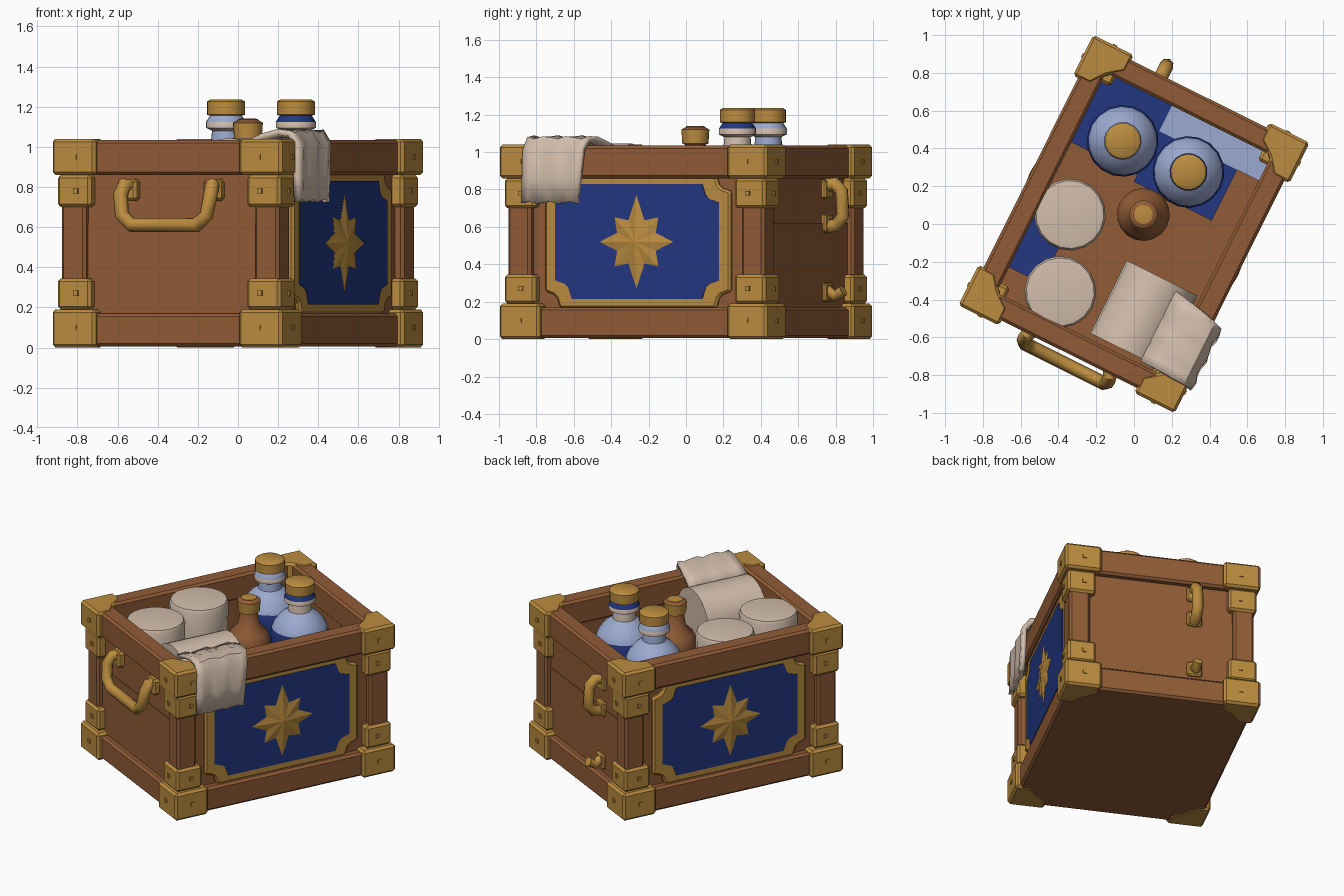
import bpy, bmesh
from math import sin, cos, pi, radians
from mathutils import Matrix

cube = bpy.data.objects.get("Cube")
if cube:
    bpy.data.objects.remove(cube, do_unlink=True)

TURN = Matrix.Rotation(radians(-26.5), 4, 'Z')  # the whole crate stands turned


def material(name, r, g, b):
    m = bpy.data.materials.new(name)
    m.use_nodes = True
    m.diffuse_color = (r, g, b, 1)
    m.node_tree.nodes["Principled BSDF"].inputs["Base Color"].default_value = (r, g, b, 1)
    return m


WOOD = material("brown wood", .285, .108, .038)
GOLD = material("gold metal", .5, .265, .05)
BLUE = material("deep blue", .016, .038, .22)
TAN = material("tan cloth", .64, .51, .41)
PALE = material("pale blue", .33, .4, .63)


def finish(name, bm, mats, bevel=0, smooth=False):
    bmesh.ops.recalc_face_normals(bm, faces=bm.faces)
    me = bpy.data.meshes.new(name)
    bm.to_mesh(me)
    bm.free()
    ob = bpy.data.objects.new(name, me)
    bpy.context.collection.objects.link(ob)
    for m in mats:
        me.materials.append(m)
    ob.matrix_world = TURN
    if bevel:
        mod = ob.modifiers.new("bevel", 'BEVEL')
        mod.width, mod.segments = bevel, 1
    if smooth:
        bpy.context.view_layer.objects.active = ob
        bpy.ops.object.select_all(action='DESELECT')
        ob.select_set(True)
        bpy.ops.object.shade_smooth_by_angle(angle=radians(40))
    return ob


def prism(name, pts, depth, mat, bevel=0, smooth=False):
    """Extrude a closed outline of 3D points along the depth vector."""
    bm = bmesh.new()
    f = bm.faces.new([bm.verts.new(p) for p in pts])
    new = bmesh.ops.extrude_face_region(bm, geom=[f], use_keep_orig=True)["geom"]
    bmesh.ops.translate(bm, vec=depth, verts=[v for v in new if isinstance(v, bmesh.types.BMVert)])
    return finish(name, bm, [mat], bevel, smooth)


def box(name, x0, x1, y0, y1, z0, z1, mat, bevel=0):
    return prism(name, [(x0, y0, z0), (x1, y0, z0), (x1, y1, z0), (x0, y1, z0)],
                 (0, 0, z1 - z0), mat, bevel)


def lathe(name, x, y, profile, mats, slots, sides=18):
    """Spin (radius, height) points; slots gives the material of each band."""
    bm = bmesh.new()
    rings = [[bm.verts.new((x + r * cos(2 * pi * i / sides), y + r * sin(2 * pi * i / sides), z))
              for i in range(sides)] for r, z in profile]
    for a, b, slot in zip(rings, rings[1:], slots):
        for i in range(sides):
            j = (i + 1) % sides
            bm.faces.new((a[i], a[j], b[j], b[i])).material_index = slot
    bm.faces.new(rings[0]).material_index = slots[0]
    bm.faces.new(rings[-1]).material_index = slots[-1]
    return finish(name, bm, mats, smooth=True)


def tube(name, pts, radius, mat):
    cu = bpy.data.curves.new(name, 'CURVE')
    cu.dimensions, cu.bevel_depth, cu.bevel_resolution = '3D', radius, 2
    cu.use_fill_caps = True
    sp = cu.splines.new('POLY')
    sp.points.add(len(pts) - 1)
    for p, co in zip(sp.points, pts):
        p.co = (*co, 1)
    cu.materials.append(mat)
    ob = bpy.data.objects.new(name, cu)
    bpy.context.collection.objects.link(ob)
    ob.matrix_world = TURN
    bpy.context.view_layer.objects.active = ob
    bpy.ops.object.select_all(action='DESELECT')
    ob.select_set(True)
    bpy.ops.object.convert(target='MESH')
    bpy.ops.object.shade_smooth_by_angle(angle=radians(50))


# Crate shell: floor, walls, top rim and bottom beams
FLOOR = .62
box("crate_base", -.56, .56, -.73, .73, .005, FLOOR, WOOD)
for s, side in ((-1, "right"), (1, "left")):
    box("wall_" + side, *sorted((s * .5, s * .56)), -.72, .72, .1, 1, WOOD)
    box("rim_" + side, *sorted((s * .49, s * .61)), -.77, .77, .86, 1.035, WOOD, .015)
    box("beam_" + side, *sorted((s * .45, s * .61)), -.77, .77, .005, .17, WOOD, .015)
for s, side in ((-1, "front"), (1, "back")):
    box("wall_" + side, -.55, .55, *sorted((s * .66, s * .725)), .1, 1, WOOD)
    box("rim_" + side, -.6, .6, *sorted((s * .65, s * .77)), .86, 1.035, WOOD, .015)
    box("beam_" + side, -.6, .6, *sorted((s * .6, s * .77)), .005, .17, WOOD, .015)

# Corner posts with large and small metal brackets and studs
HX, HY = .64, .8
OUTLINE = [(0, 0), (.24, 0), (.24, .1), (.16, .16), (.1, .24), (0, .24)]
for sx in (-1, 1):
    for sy in (-1, 1):
        tag = ("front_" if sy < 0 else "back_") + ("left" if sx > 0 else "right")

        def corner(w, inset, z0, z1, name, mat):
            box(name + tag, *sorted((sx * (HX - inset), sx * (HX - w))),
                *sorted((sy * (HY - inset), sy * (HY - w))), z0, z1, mat, .015)

        corner(.17, .035, .1, .95, "post_", WOOD)
        for z0, z1, part in ((0, .19, "bottom_bracket_"), (.86, 1.04, "top_bracket_")):
            prism(part + tag, [(sx * (HX - a), sy * (HY - b), z0) for a, b in OUTLINE],
                  (0, 0, z1 - z0), GOLD, .015)
        corner(.205, .02, .19, .345, "lower_clasp_", GOLD)
        corner(.205, .02, .7, .86, "upper_clasp_", GOLD)
        for z in (.1, .27, .78, .95):
            out = .006 if z in (.1, .95) else -.012
            x, y = sx * (HX + out), sy * (HY + out)
            box("stud_side_" + tag, *sorted((x, x - sx * .03)),
                *sorted((sy * .69, sy * .665)), z - .013, z + .013, GOLD)
            box("stud_end_" + tag, *sorted((sx * .525, sx * .5)),
                *sorted((y, y - sy * .03)), z - .013, z + .013, GOLD)


# Decorated side panels: gold frame with notched corners, blue field, star
def notched(x, hy, z0, z1, n):
    zc, hz = (z0 + z1) / 2, (z1 - z0) / 2
    quarter = [(hy, hz - n), (hy - n * .6, hz - n * .8), (hy - n * .8, hz - n * .6), (hy - n, hz)]
    loop = quarter + [(-a, b) for a, b in reversed(quarter)]
    loop += [(-a, -b) for a, b in quarter] + [(a, -b) for a, b in reversed(quarter)]
    return [(x, a, zc + b) for a, b in loop]


for s, side in ((-1, "right"), (1, "left")):
    prism("panel_frame_" + side, notched(s * .53, .555, .165, .88, .09), (s * .055, 0, 0), GOLD, .012)
    prism("panel_field_" + side, notched(s * .58, .49, .215, .83, .1), (s * .009, 0, 0), BLUE)
    bm = bmesh.new()
    tips = []
    for i in range(16):
        r = (.25, .125, .185, .125, .22, .125, .185, .125)[i % 8]
        a = pi / 2 + i * pi / 8
        tips.append(bm.verts.new((s * .594, r * cos(a), .52 + r * sin(a))))
    for cx in (.615, .575):
        mid = bm.verts.new((s * cx, 0, .52))
        for i in range(16):
            bm.faces.new((mid, tips[i], tips[(i + 1) % 16]))
    finish("star_" + side, bm, [GOLD])

# Front carrying handle with its mounts
half = [(.22, -.72, .8), (.245, -.78, .81), (.25, -.81, .76), (.235, -.825, .66), (.18, -.825, .61)]
tube("front_handle", half + [(-x, y, z) for x, y, z in reversed(half)], .037, GOLD)
for s in (-1, 1):
    box("handle_mount", s * .235 - .05, s * .235 + .05, -.77, -.71, .73, .84, GOLD, .015)

# Back latch: upright loop above a small hook
U = -.22
tube("back_latch", [(U, .72, .82), (U, .78, .83), (U, .82, .79), (U, .83, .66),
                    (U, .79, .61), (U, .72, .6)], .037, GOLD)
tube("back_hook", [(U, .71, .28), (U, .78, .23), (U, .83, .26)], .032, GOLD)
for z in (.8, .62, .25):
    box("latch_mount", U - .05, U + .05, .71, .75, z - .05, z + .05, GOLD, .01)

# Lining patches on the inner floor
box("blue_lining", -.5, -.1, .24, .66, FLOOR, FLOOR + .008, BLUE)
box("blue_mat", -.1, .36, .2, .5, FLOOR, FLOOR + .008, BLUE)
box("side_lining", -.5, -.3, -.5, -.1, FLOOR, FLOOR + .008, BLUE)
box("pale_lining", -.1, .5, .5, .66, FLOOR, FLOOR + .008, PALE)

# Bottles: blue body, pale shoulder, then neck, collar, band and cap
for name, x, y, neck, band in (("tall_bottle_back", -.25, .367, 1, 1),
                               ("tall_bottle_side", .135, .375, 3, 0)):
    lathe(name, x, y,
          [(.185, FLOOR), (.19, .86), (.18, .91), (.165, .945), (.12, 1.0), (.075, 1.03),
           (.07, 1.08), (.1, 1.095), (.1, 1.125), (.08, 1.155), (.095, 1.16), (.095, 1.225), (.08, 1.235)],
          [BLUE, PALE, GOLD, TAN], [0, 0, 1, 1, 1, neck, 3, 3, band, 2, 2, 2])
lathe("small_bottle", .022, .067,
      [(.13, FLOOR), (.14, .84), (.12, .9), (.07, .95), (.055, 1.04), (.07, 1.045),
       (.075, 1.12), (.05, 1.135)], [WOOD, GOLD], [0, 0, 0, 0, 1, 1, 0])
lathe("small_bottle_stopper", .022, .067, [(.05, 1.12), (.05, 1.138), (.04, 1.14)], [GOLD], [0, 0])

# Rolled cloth bundles standing upright
for name, x, y in (("bundle_middle", -.326, -.107), ("bundle_front", -.189, -.496)):
    lathe(name, x, y, [(.175, FLOOR), (.185, .8), (.19, 1.0), (.18, 1.022), (.15, 1.027)],
          [TAN], [0] * 4)

# Lying cloth roll, and its loose end hanging over the rim
prism("cloth_roll", [(.26 + .21 * cos(i * pi / 10), -.19, .845 + .2 * sin(i * pi / 10)) for i in range(20)],
      (0, -.43, 0), TAN, 0, True)
path = [(.36, 1.01), (.45, 1.045), (.54, 1.068), (.61, 1.065), (.645, 1.01), (.645, .86), (.65, .73)]
bm = bmesh.new()
rows = []
for k, (x, z) in enumerate(path):
    y0, y1 = -.635 - .003 * k, -.22 - .017 * k
    rows.append([bm.verts.new((x + .008 * sin(j * 1.9) * (k > 3), y0 + (y1 - y0) * j / 8,
                               z + .008 * sin(j * 2.1 + k))) for j in range(9)])
for a, b in zip(rows, rows[1:]):
    for j in range(8):
        bm.faces.new((a[j], a[j + 1], b[j + 1], b[j]))
drape = finish("cloth_drape", bm, [TAN], smooth=True)
mod = drape.modifiers.new("thickness", 'SOLIDIFY')
mod.thickness, mod.offset = .03, 0
